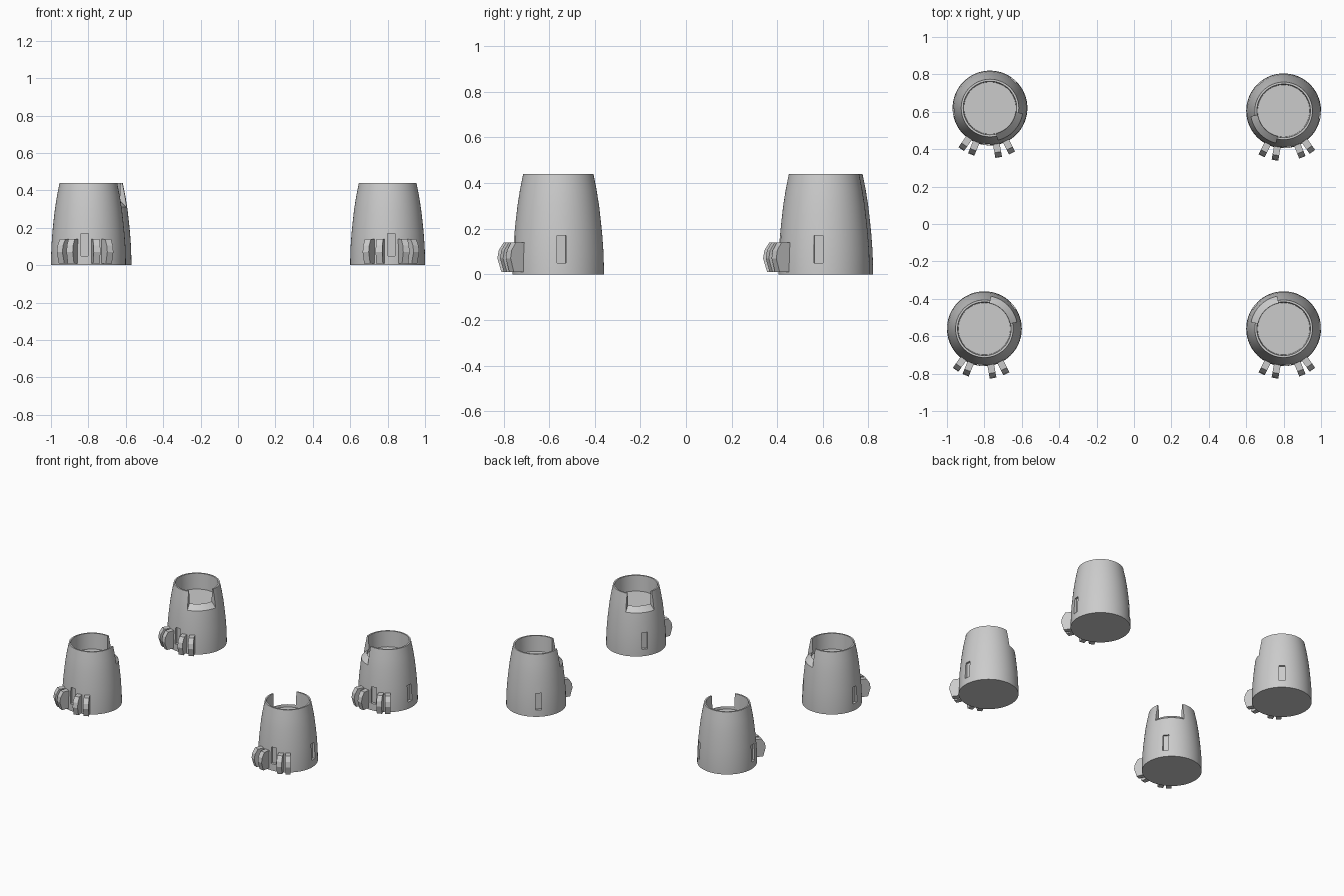
import bpy, bmesh
from math import radians, cos, sin, pi
from mathutils import Matrix, Vector

if "Cube" in bpy.data.objects:
    bpy.data.objects.remove(bpy.data.objects["Cube"])

SEGS = 72
# outer shell, rim and inner floor as (radius, height)
CUP = [(0, 0), (.2, 0), (.2, .03), (.198, .10), (.193, .17), (.187, .23), (.179, .30),
       (.168, .37), (.154, .44), (.143, .44), (.139, .325), (0, .325)]
NOTCH = [(.1, .382), (.22, .271), (.22, .5), (.1, .5)]
CLAW = [(.17, .01), (.25, .01), (.268, .07), (.262, .105), (.24, .14), (.17, .14)]


def finish(name, bm):
    bmesh.ops.recalc_face_normals(bm, faces=bm.faces)
    mesh = bpy.data.meshes.new(name)
    bm.to_mesh(mesh)
    bm.free()
    obj = bpy.data.objects.new(name, mesh)
    bpy.context.collection.objects.link(obj)
    return obj


def activate(obj):
    bpy.ops.object.select_all(action='DESELECT')
    obj.select_set(True)
    bpy.context.view_layer.objects.active = obj


def polar(r, a, z):
    return Vector((r * cos(a), r * sin(a), z))


def make_cup(name):
    bm = bmesh.new()
    verts = [bm.verts.new((r, 0, z)) for r, z in CUP]
    edges = [bm.edges.new(p) for p in zip(verts, verts[1:])]
    bmesh.ops.spin(bm, geom=verts + edges, axis=(0, 0, 1), cent=(0, 0, 0),
                   angle=2 * pi, steps=SEGS, use_duplicate=False)
    bmesh.ops.remove_doubles(bm, verts=bm.verts, dist=1e-5)
    return finish(name, bm)


def add_wedge(bm, profile, start, end, steps):
    # sector of a revolved profile
    rings = []
    for i in range(steps + 1):
        a = start + (end - start) * i / steps
        rings.append([bm.verts.new(polar(r, a, z)) for r, z in profile])
    n = len(profile)
    for p, q in zip(rings, rings[1:]):
        for j in range(n):
            bm.faces.new((p[j], p[(j + 1) % n], q[(j + 1) % n], q[j]))
    bm.faces.new(rings[0])
    bm.faces.new(rings[-1])


def add_slot(bm, angle):
    mat = (Matrix.Rotation(angle, 4, 'Z') @ Matrix.Translation((.22, 0, .11))
           @ Matrix.Diagonal((.08, .04, .12, 1)))
    bmesh.ops.create_cube(bm, size=1, matrix=mat)


def add_claw(bm, angle, width=.036):
    rot = Matrix.Rotation(angle, 4, 'Z')
    sides = [[bm.verts.new(rot @ Vector((r, s * width / 2, z))) for r, z in CLAW]
             for s in (-1, 1)]
    n = len(CLAW)
    for side in sides:
        bm.faces.new(side)
    for j in range(n):
        k = (j + 1) % n
        bm.faces.new((sides[0][j], sides[0][k], sides[1][k], sides[1][j]))


def make_foot(name, x, y, notch, slots, mirrored):
    def ang(deg):
        return radians(180 - deg if mirrored else deg)

    cup = make_cup(name + "_cup")

    # rim notch facing the centre, and side slots
    bm = bmesh.new()
    add_wedge(bm, NOTCH, ang(notch) - radians(33), ang(notch) + radians(33), 14)
    for s in slots:
        add_slot(bm, ang(s))
    cutter = finish("cutter", bm)
    cutter.hide_render = True
    mod = cup.modifiers.new("cuts", 'BOOLEAN')
    mod.operation = 'DIFFERENCE'
    mod.solver = 'EXACT'
    mod.object = cutter
    activate(cup)
    bpy.ops.object.modifier_apply(modifier=mod.name)
    bpy.data.objects.remove(cutter)
    bpy.ops.object.shade_smooth_by_angle(angle=radians(30))

    # claws across the front
    bm = bmesh.new()
    for c in (-125, -112, -80, -64):
        add_claw(bm, ang(c))
    claws = finish(name + "_claws", bm)
    for obj in (cup, claws):
        obj.location = (x, y, 0)


make_foot("front_left", -.80, -.56, 45, (38, 176, -96), False)
make_foot("front_right", .80, -.56, 45, (38, 176, -96), True)
make_foot("back_left", -.77, .62, -43, (50, 187, -96), False)
make_foot("back_right", .80, .605, -43, (50, 187, -96), True)
